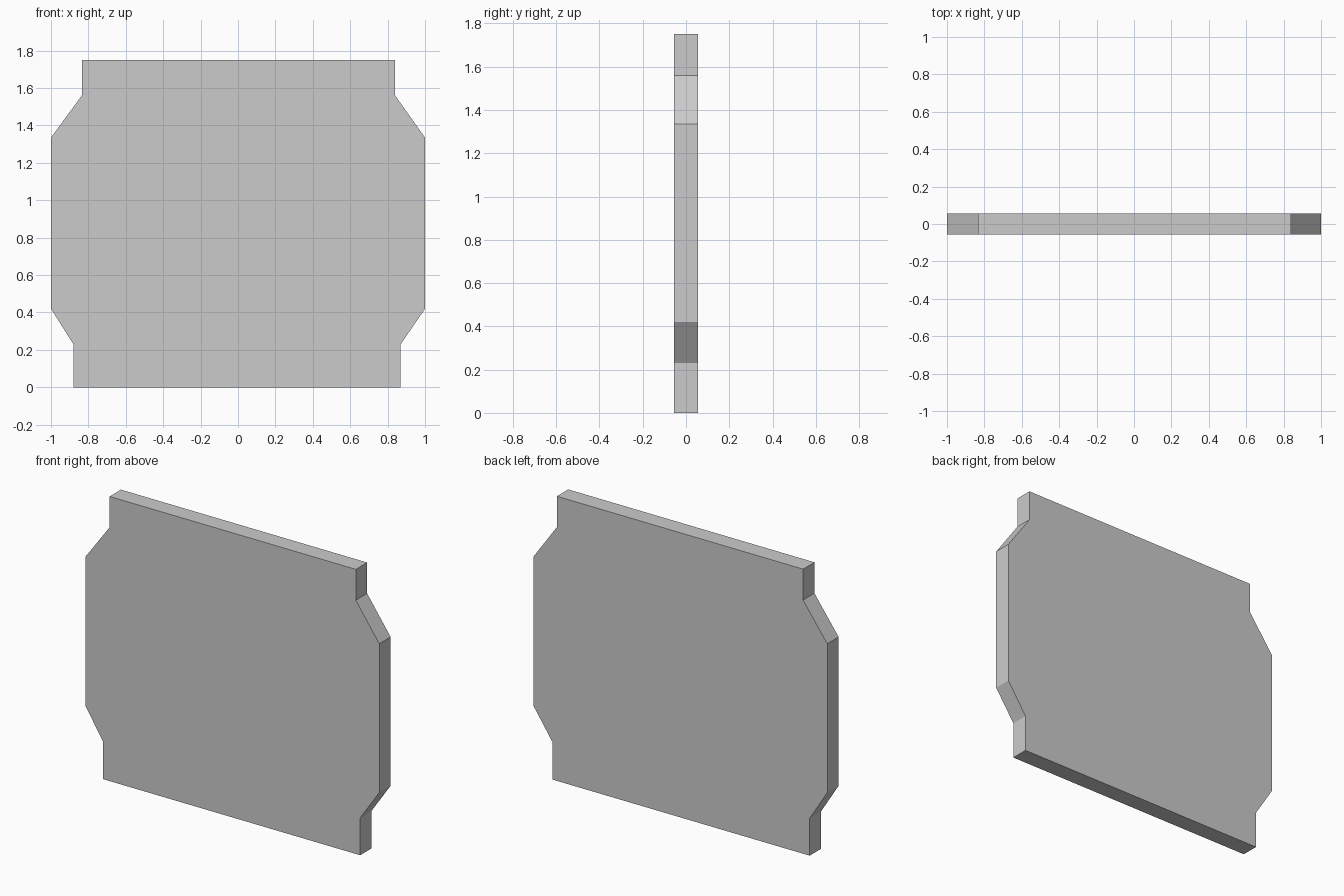
import bpy, bmesh

if "Cube" in bpy.data.objects:
    bpy.data.objects.remove(bpy.data.objects["Cube"])

HALF = 0.055  # half thickness of the panel

# Panel outline, counter-clockwise from the lower left, including crack ends
OUTLINE = dict(zip("ABCDEFGHIJKLMNOPQRSTUVWXYZ", [
    (-.88, 0), (-.66, 0), (0, 0), (.38, 0), (.87, 0), (.87, .085), (.87, .23),
    (.88, .245), (1, .42), (1, .49), (1, 1.06), (1, 1.245), (1, 1.335),
    (.99, 1.349), (.84, 1.56), (.84, 1.75), (.48, 1.75), (-.38, 1.75),
    (-.835, 1.75), (-.835, 1.56), (-.955, 1.396), (-1, 1.335), (-1, .84),
    (-1, .755), (-1, .42), (-.88, .23)]))

# Junctions of the cracks inside the panel
JOINTS = dict(zip("abcdefghijklmnopqrst", [
    (-.34, 1.58), (.01, 1.11), (.08, 1.15), (.49, 1.72), (.55, 1.6),
    (.55, 1.245), (.49, 1.15), (.70, .825), (.67, .75), (.28, .54),
    (.19, .52), (0, .58), (-.10, .63), (-.37, .765), (-.58, 1.09),
    (-.58, 1.21), (-.83, 1.21), (-.83, 1.09), (-.6, .14), (.38, .085)]))

POINTS = {**OUTLINE, **JOINTS}

# Each shard is the loop of points around it
SHARDS = {
    "corner_lower_left": "ABsXYZ", "bottom_left": "BClms",
    "bottom_middle": "CDtkl", "bottom_sliver": "DEFt",
    "corner_lower_right": "FGHjkt", "right_low": "HIJij",
    "right_middle": "JKhi", "right_high": "KLfgh", "right_upper": "LMNef",
    "corner_upper_right": "NOPQde", "top_middle": "QRabcd",
    "corner_upper_left": "RSTUqpa", "left_upper": "UVWrq",
    "left_middle": "WXnor", "left_low": "Xsmn", "inner_left": "aponmb",
    "small_block": "ropq", "centre": "bmlkjihgfedc"}


def add_shard(name, loop):
    bm = bmesh.new()
    face = bm.faces.new([bm.verts.new((POINTS[k][0], -HALF, POINTS[k][1])) for k in loop])
    back = bmesh.ops.extrude_face_region(bm, geom=[face], use_keep_orig=True)["geom"]
    bmesh.ops.translate(bm, vec=(0, 2 * HALF, 0),
                        verts=[v for v in back if isinstance(v, bmesh.types.BMVert)])
    bmesh.ops.recalc_face_normals(bm, faces=bm.faces)
    mesh = bpy.data.meshes.new(name)
    bm.to_mesh(mesh)
    bm.free()
    bpy.context.collection.objects.link(bpy.data.objects.new(name, mesh))


for part, loop in SHARDS.items():
    add_shard("shard_" + part, loop)
